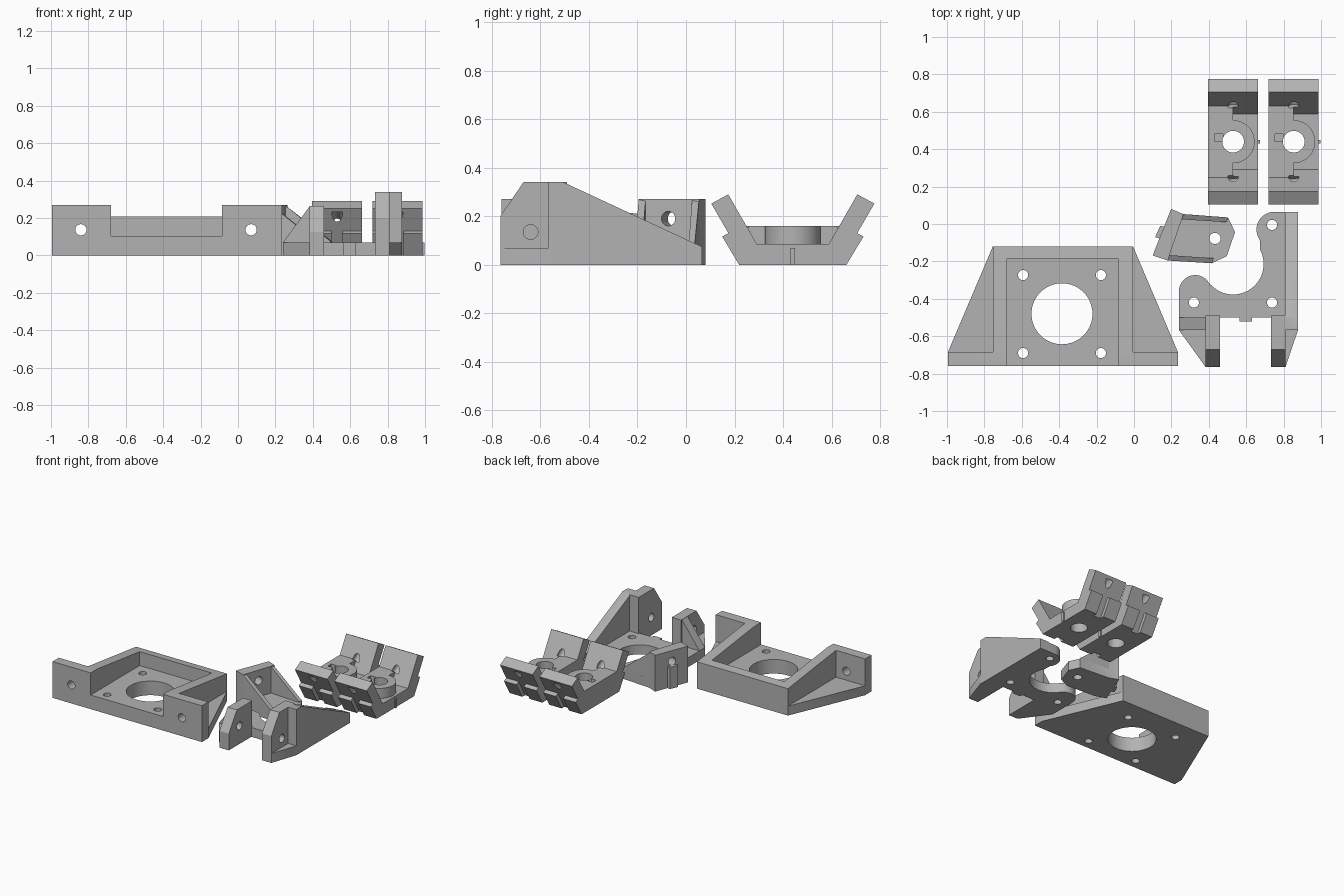
import bpy, bmesh
from math import cos, sin, radians, pi
from mathutils import Vector, Matrix

if "Cube" in bpy.data.objects:
    bpy.data.objects.remove(bpy.data.objects["Cube"])

grey = bpy.data.materials.new("plain grey")
grey.use_nodes = True
tone = (0.45, 0.45, 0.45, 1)
grey.diffuse_color = tone
grey.node_tree.nodes["Principled BSDF"].inputs["Base Color"].default_value = tone


def finish(name, bm):
    bmesh.ops.recalc_face_normals(bm, faces=bm.faces)
    mesh = bpy.data.meshes.new(name)
    bm.to_mesh(mesh)
    bm.free()
    mesh.materials.append(grey)
    ob = bpy.data.objects.new(name, mesh)
    bpy.context.collection.objects.link(ob)
    return ob


def loft(name, low, high):
    """Closed solid between two matching outlines."""
    bm = bmesh.new()
    a = [bm.verts.new(p) for p in low]
    b = [bm.verts.new(p) for p in high]
    n = len(a)
    bm.faces.new(a)
    bm.faces.new(b)
    for i in range(n):
        j = (i + 1) % n
        bm.faces.new((a[i], a[j], b[j], b[i]))
    return finish(name, bm)


def plan(name, pts, z0, z1):
    """Extrude a plan outline upward; z1 may be a list of corner heights."""
    tops = z1 if isinstance(z1, list) else [z1] * len(pts)
    return loft(name, [(x, y, z0) for x, y in pts],
                [(x, y, t) for (x, y), t in zip(pts, tops)])


def side(name, pts, x0, x1):
    """Extrude a y-z profile along x."""
    return loft(name, [(x0, y, z) for y, z in pts], [(x1, y, z) for y, z in pts])


def box(name, x0, x1, y0, y1, z0, z1):
    return plan(name, [(x0, y0), (x1, y0), (x1, y1), (x0, y1)], z0, z1)


def rod(name, centre, axis, r, length, n=48):
    bm = bmesh.new()
    turn = Vector(axis).to_track_quat("Z", "Y").to_matrix().to_4x4()
    bmesh.ops.create_cone(bm, cap_ends=True, segments=n, radius1=r, radius2=r,
                          depth=length, matrix=Matrix.Translation(centre) @ turn)
    return finish(name, bm)


def combine(ob, others, op):
    """Apply a boolean with each helper, then drop the helper."""
    for h in others:
        m = ob.modifiers.new("bool", "BOOLEAN")
        m.operation, m.solver, m.object = op, "EXACT", h
        dg = bpy.context.evaluated_depsgraph_get()
        mesh = bpy.data.meshes.new_from_object(ob.evaluated_get(dg))
        ob.modifiers.clear()
        ob.data = mesh
        bpy.data.objects.remove(h)
    return ob


def arc(cx, cy, r, a0, a1, n):
    angles = [radians(a0 + (a1 - a0) * i / n) for i in range(n + 1)]
    return [(cx + r * cos(a), cy + r * sin(a)) for a in angles]


UP, ALONG_X, ALONG_Y = (0, 0, 1), (1, 0, 0), (0, 1, 0)

# Motor plate: sloped tray with open front and two gusset wings
mid = -0.38
motor = side("motor_plate", [(-0.76, 0), (-0.76, 0.27), (-0.685, 0.27), (-0.12, 0.2), (-0.12, 0)],
             mid - 0.375, mid + 0.375)
wings = []
for s in (-1, 1):
    x_in, x_out = mid + s * 0.36, mid + s * 0.615
    edge = mid + s * 0.375
    wings.append(box("wing_plate", min(x_in, x_out), max(x_in, x_out), -0.76, -0.685, 0, 0.27))
    wings.append(plan("wing_floor", [(x_in, -0.72), (x_out, -0.72), (x_out, -0.685),
                                     (edge, -0.12), (x_in, -0.12)], 0, 0.07))
combine(motor, wings, "UNION")
cuts = [box("pocket", mid - 0.3, mid + 0.295, -0.9, -0.185, 0.105, 0.5),
        rod("bore", (-0.385, -0.48, 0), UP, 0.163, 0.6, 64)]
for s in (-1, 1):
    cuts.append(rod("face_hole", (-0.385 + s * 0.455, -0.72, 0.137), ALONG_Y, 0.03, 0.3))
    for y in (-0.273, -0.69):
        cuts.append(rod("bolt_hole", (-0.385 + s * 0.208, y, 0), UP, 0.027, 0.6))
combine(motor, cuts, "DIFFERENCE")


# Pair of flared clamps
def mirrored(pts, cy):
    return [(cy - d, z) for d, z in pts] + [(cy + d, z) for d, z in reversed(pts)]


def clamp(name, x0):
    x1, cx, cy = x0 + 0.267, x0 + 0.134, 0.44
    body = side(name, mirrored([(0.19, 0), (0.336, 0.252), (0.266, 0.29), (0.148, 0.085)], cy), x0, x1)
    adds = [side("raised_half", mirrored([(0.15, 0.05), (0.148, 0.085), (0.191, 0.16)], cy), x0, cx),
            rod("ring", (cx, cy, 0.11), UP, 0.115, 0.1),
            box("side_nub", x1 - 0.02, x1 + 0.01, cy - 0.01, cy + 0.008, 0, 0.07)]
    for s in (-1, 1):
        pad = [(cy + s * d, z) for d, z in
               [(0.17, 0), (0.221, 0), (0.291, 0.116), (0.262, 0.132), (0.24, 0.12)]]
        adds.append(side("pad", pad, x0, cx - 0.03))
        adds.append(side("pad", pad, cx + 0.03, x1))
    combine(body, adds, "UNION")
    holes = [rod("bore", (cx, cy, 0.1), UP, 0.058, 0.5),
             box("nut_slot", x0 + 0.035, x0 + 0.08, cy, cy + 0.04, 0.05, 0.3)]
    for s in (-1, 1):
        holes.append(rod("arm_hole", (cx, cy + s * 0.255, 0.19), (0, s * 0.866, 0.5), 0.028, 0.16))
    return combine(body, holes, "DIFFERENCE")


clamp("left_clamp", 0.72)
clamp("right_clamp", 0.396)

# Corner bracket: curved floor, tall side wall and two arms
outline = ([(0.24, -0.5), (0.24, -0.36)] + arc(0.327, -0.36, 0.087, 170, 20, 14)
           + arc(0.53, -0.214, 0.163, 222, 388, 24)
           + arc(0.75, -0.03, 0.095, 215, 90, 14) + [(0.877, 0.065), (0.877, -0.5)])
bracket = plan("corner_bracket", outline, 0, 0.07)


def arm(x0, x1, top):
    return side("arm", [(-0.765, 0), (-0.765, top - 0.14), (-0.67, top), (-0.49, top), (-0.49, 0)], x0, x1)


adds = [side("tall_wall", [(-0.567, 0), (-0.567, 0.34), (-0.505, 0.34), (0.065, 0.075), (0.065, 0)],
             0.807, 0.877),
        arm(0.733, 0.81, 0.34), arm(0.383, 0.46, 0.265),
        plan("left_foot", [(0.24, -0.49), (0.24, -0.567), (0.383, -0.765), (0.4, -0.765), (0.4, -0.49)], 0, 0.07),
        plan("right_foot", [(0.877, -0.55), (0.877, -0.567), (0.81, -0.765), (0.8, -0.765), (0.8, -0.55)], 0, 0.07),
        plan("gusset", [(0.24, -0.567), (0.385, -0.567), (0.385, -0.5), (0.24, -0.5)], 0.02,
             [0.07, 0.265, 0.265, 0.07]),
        box("tab", 0.565, 0.63, -0.522, -0.49, 0, 0.07)]
combine(bracket, adds, "UNION")
cuts = [rod("bolt_hole", (x, y, 0), UP, 0.027, 0.5)
        for x, y in [(0.32, -0.42), (0.738, -0.42), (0.738, -0.005)]]
cuts.append(rod("arm_hole", (0.6, -0.64, 0.135), ALONG_X, 0.03, 0.9))
combine(bracket, cuts, "DIFFERENCE")

# Small angled bracket: floor, end plate and two sloping side walls
small = plan("small_bracket", [(0.198, 0.08), (0.265, 0.053), (0.503, 0.035), (0.54, -0.043),
                               (0.497, -0.171), (0.417, -0.21), (0.18, -0.195), (0.1, -0.168)], 0, 0.07)
adds = [plan("end_plate", [(0.198, 0.08), (0.265, 0.053), (0.18, -0.195), (0.1, -0.168)], 0, 0.27),
        plan("back_wall", [(0.25, 0.054), (0.503, 0.035), (0.495, 0.01), (0.25, 0.025)], 0.03,
             [0.27, 0.075, 0.075, 0.27]),
        plan("front_wall", [(0.178, -0.195), (0.417, -0.21), (0.425, -0.183), (0.18, -0.166)], 0.03,
             [0.27, 0.075, 0.075, 0.27]),
        plan("rib", [(0.14, -0.01), (0.19, -0.02), (0.165, -0.085), (0.113, -0.07)], 0, 0.16)]
combine(small, adds, "UNION")
combine(small, [rod("floor_hole", (0.433, -0.077, 0), UP, 0.03, 0.4),
                rod("plate_hole", (0.185, -0.06, 0.19), (0.945, -0.326, 0), 0.03, 0.3)], "DIFFERENCE")

# Smooth the round bores while keeping edges crisp
for ob in bpy.context.scene.objects:
    if ob.type == "MESH" and grey.name in ob.data.materials:
        bpy.ops.object.select_all(action="DESELECT")
        ob.select_set(True)
        bpy.context.view_layer.objects.active = ob
        bpy.ops.object.shade_smooth_by_angle(angle=radians(25))
